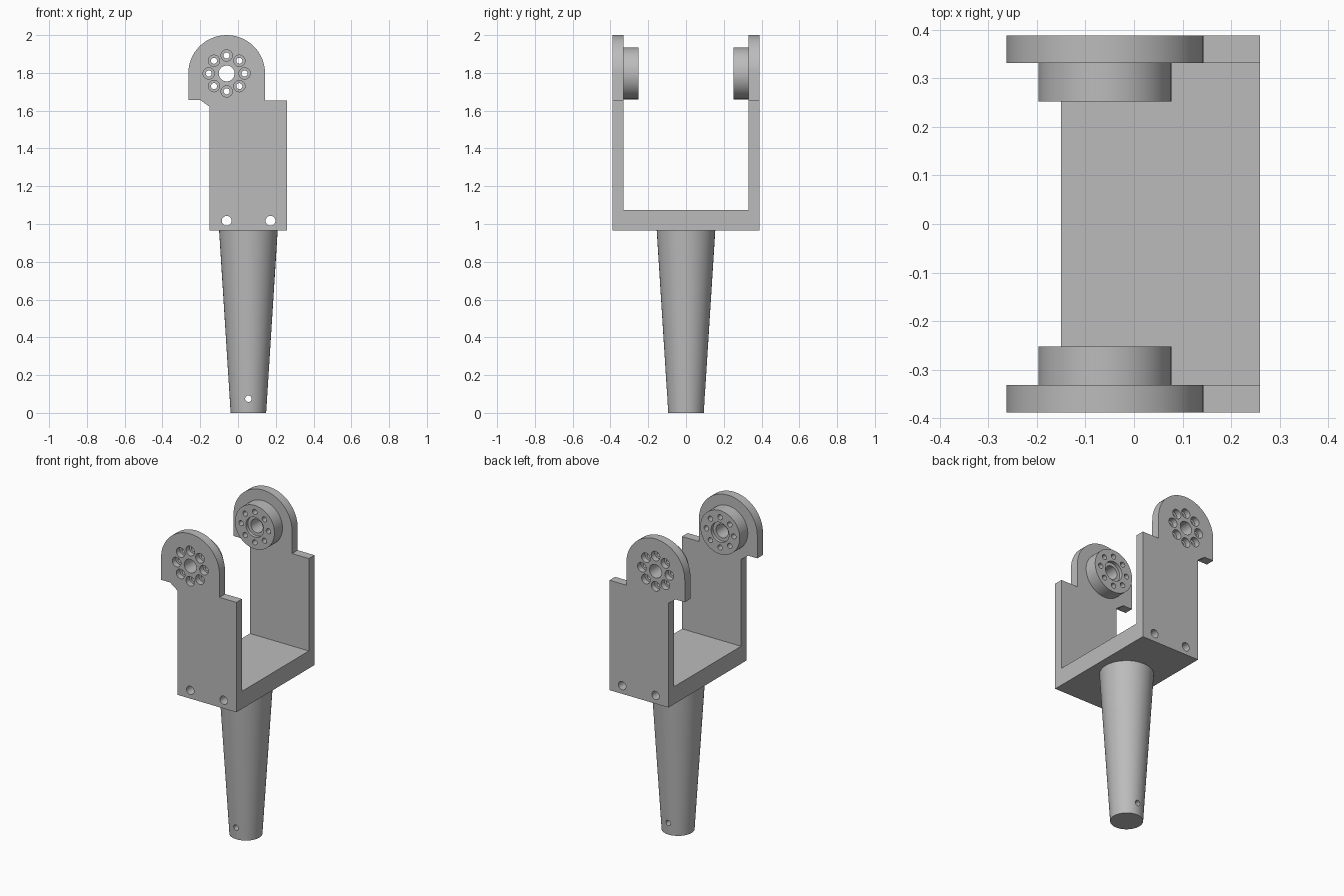
import bpy, bmesh
from math import sin, cos, pi, radians

cube = bpy.data.objects.get("Cube")
if cube:
    bpy.data.objects.remove(cube, do_unlink=True)

GREY = (0.5, 0.5, 0.5, 1)
grey = bpy.data.materials.new("plain grey")
grey.use_nodes = True
grey.diffuse_color = GREY
grey.node_tree.nodes["Principled BSDF"].inputs["Base Color"].default_value = GREY

PX, PZ = -0.06, 1.797          # pivot centre
HALF, INNER, FACE = 0.388, 0.332, 0.252   # outer, inner and boss face distances
HX = 0.055                     # handle axis


def finish(bm, name):
    bmesh.ops.recalc_face_normals(bm, faces=bm.faces)
    mesh = bpy.data.meshes.new(name)
    bm.to_mesh(mesh)
    bm.free()
    mesh.materials.append(grey)
    obj = bpy.data.objects.new(name, mesh)
    bpy.context.collection.objects.link(obj)
    return obj


def lathe(bm, profile, x, z, sign=1, segs=48):
    """Closed turned solid along y from (radius, distance) pairs."""
    rings = [[bm.verts.new((x + r * cos(2 * pi * i / segs), sign * d,
                            z + r * sin(2 * pi * i / segs)))
              for i in range(segs)] for r, d in profile]
    for a, b in zip(rings, rings[1:]):
        for i in range(segs):
            j = (i + 1) % segs
            bm.faces.new((a[i], a[j], b[j], b[i]))
    bm.faces.new(rings[0])
    bm.faces.new(rings[-1])


def box(bm, low, high):
    verts = bmesh.ops.create_cube(bm, size=1)["verts"]
    for v in verts:
        v.co = [(l + h) / 2 + c * (h - l) for l, h, c in zip(low, high, v.co)]


def cut(obj, cutter):
    mod = obj.modifiers.new("cut", 'BOOLEAN')
    mod.operation = 'DIFFERENCE'
    mod.solver = 'EXACT'
    mod.object = cutter
    bpy.context.view_layer.objects.active = obj
    bpy.ops.object.modifier_apply(modifier=mod.name)


def smooth(obj):
    bpy.ops.object.select_all(action='DESELECT')
    obj.select_set(True)
    bpy.context.view_layer.objects.active = obj
    bpy.ops.object.shade_smooth_by_angle(angle=radians(30))


# Yoke: side outline with rounded ear, extruded across the full width
R = 0.203
outline = [(-0.15, 0.965), (0.26, 0.965), (0.26, 1.655), (PX + R, 1.655)]
outline += [(PX + R * cos(pi * i / 32), PZ + R * sin(pi * i / 32)) for i in range(33)]
outline += [(PX - R, 1.657), (-0.2, 1.657), (-0.15, 1.62)]
bm = bmesh.new()
face = bm.faces.new([bm.verts.new((x, -HALF, z)) for x, z in outline])
side = bmesh.ops.extrude_face_region(bm, geom=[face])["geom"]
bmesh.ops.translate(bm, vec=(0, 2 * HALF, 0),
                    verts=[g for g in side if isinstance(g, bmesh.types.BMVert)])
yoke = finish(bm, "yoke")

# Gap between the two arms
bm = bmesh.new()
box(bm, (-0.5, -INNER, 1.075), (0.5, INNER, 2.2))
gap = finish(bm, "gap_cutter")
cut(yoke, gap)

# Pivot bosses on the inside of both ears
bosses = []
for name, s in (("front_boss", -1), ("back_boss", 1)):
    bm = bmesh.new()
    lathe(bm, [(0.137, FACE), (0.137, INNER)], PX, PZ, s, 64)
    bosses.append(finish(bm, name))

# Tapered handle
bm = bmesh.new()
lathe(bm, [(0.094, 0), (0.155, 0.965)], 0, 0, 1, 64)
for v in bm.verts:
    v.co = (v.co.x + HX, v.co.z, v.co.y)
handle = finish(bm, "handle")

# Holes: stepped pivot bore, ring of counterbored screws, base and handle holes
bm = bmesh.new()
for s in (-1, 1):
    lathe(bm, [(0.042, 0.42), (0.042, 0.272), (0.062, 0.272), (0.062, 0.24)], PX, PZ, s)
    for i in range(8):
        a = i * pi / 4
        lathe(bm, [(0.03, 0.42), (0.03, 0.353), (0.016, 0.353), (0.016, 0.24)],
              PX + 0.095 * cos(a), PZ + 0.095 * sin(a), s, 24)
for x, z, r in ((PX, 1.017, 0.026), (0.172, 1.017, 0.026), (HX, 0.075, 0.017)):
    lathe(bm, [(r, -0.42), (r, 0.42)], x, z, 1, 32)
holes = finish(bm, "hole_cutter")

for obj in [yoke, handle] + bosses:
    cut(obj, holes)
    smooth(obj)

for helper in (gap, holes):
    bpy.data.objects.remove(helper, do_unlink=True)
